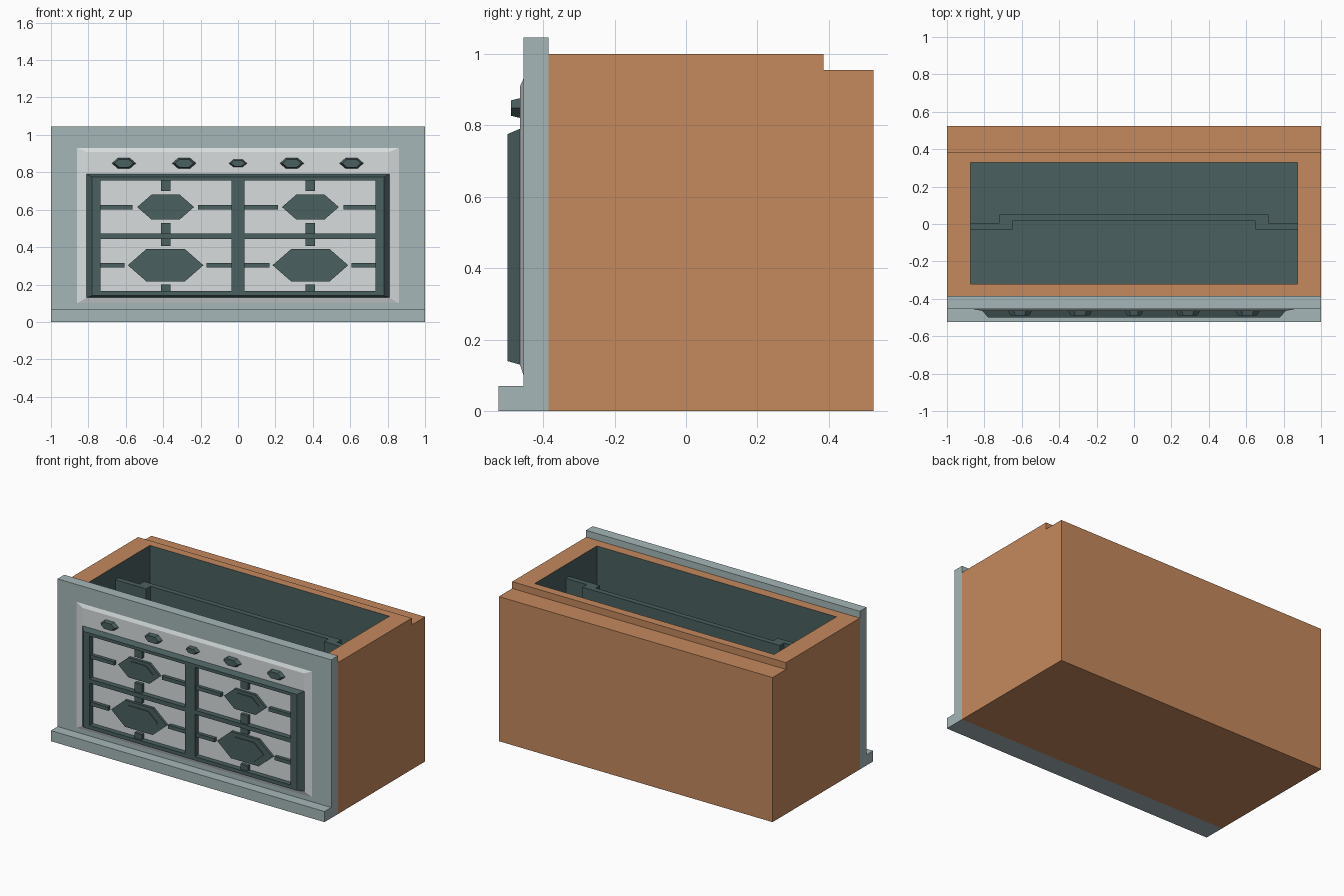
import bpy, bmesh, math

if "Cube" in bpy.data.objects:
    bpy.data.objects.remove(bpy.data.objects["Cube"])

def material(name, rgb):
    m = bpy.data.materials.new(name)
    m.diffuse_color = (*rgb, 1)
    m.use_nodes = True
    m.node_tree.nodes["Principled BSDF"].inputs["Base Color"].default_value = m.diffuse_color
    return m

CLAY = material("clay", (0.56, 0.25, 0.11))
STEEL = material("steel", (0.38, 0.47, 0.48))
IRON = material("iron", (0.07, 0.115, 0.115))
PALE = material("pale", (0.68, 0.72, 0.72))

def loft(name, loops, mat, closed=False):
    """Join equal-sized loops of points; cap the ends, or close into a ring."""
    bm = bmesh.new()
    rows = [[bm.verts.new(p) for p in loop] for loop in loops]
    n = len(rows[0])
    pairs = list(zip(rows, rows[1:])) + ([(rows[-1], rows[0])] if closed else [])
    for a, b in pairs:
        for i in range(n):
            bm.faces.new((a[i], a[(i + 1) % n], b[(i + 1) % n], b[i]))
    if not closed:
        bm.faces.new(rows[0])
        bm.faces.new(rows[-1])
    bmesh.ops.recalc_face_normals(bm, faces=bm.faces)
    me = bpy.data.meshes.new(name)
    bm.to_mesh(me)
    bm.free()
    me.materials.append(mat)
    ob = bpy.data.objects.new(name, me)
    bpy.context.collection.objects.link(ob)
    return ob

def rect(x0, x1, z0, z1, y):
    return [(x0, y, z0), (x1, y, z0), (x1, y, z1), (x0, y, z1)]

def hexagon(cx, cz, rx, rz, y):
    # rz is the flat-to-flat half height
    k = rz / math.sin(math.pi / 3)
    return [(cx + rx * math.cos(i * math.pi / 3), y, cz + k * math.sin(i * math.pi / 3))
            for i in range(6)]

def box(name, x0, x1, y0, y1, z0, z1, mat):
    return loft(name, [rect(x0, x1, z0, z1, y0), rect(x0, x1, z0, z1, y1)], mat)

def extrude_x(name, profile, mat):
    return loft(name, [[(x, y, z) for y, z in profile] for x in (-1, 1)], mat)

# Hollow body with a stepped back edge
body = extrude_x("body", [(-0.385, 0), (0.525, 0), (0.525, 0.955),
                          (0.385, 0.955), (0.385, 1), (-0.385, 1)], CLAY)
body.data.materials.append(IRON)
FLOOR = 0.07
cutter = box("cavity_cutter", -0.875, 0.875, -0.32, 0.33, FLOOR, 1.2, IRON)
cutter.hide_render = True
mod = body.modifiers.new("cavity", 'BOOLEAN')
mod.object = cutter
mod.operation = 'DIFFERENCE'
mod.solver = 'EXACT'
bpy.context.view_layer.objects.active = body
bpy.ops.object.modifier_apply(modifier=mod.name)
bpy.data.objects.remove(cutter)
for f in body.data.polygons:
    c = f.center
    inside = abs(c.x) < 0.88 and -0.325 < c.y < 0.335 and FLOOR - 0.01 < c.z < 0.99
    f.material_index = 1 if inside else 0

# Cranked divider inside the cavity
half = [(0.72, 0.05), (0.72, 0.005), (0.875, 0.005), (0.875, -0.03), (0.65, -0.03), (0.65, 0.015)]
outline = half + [(-x, y) for x, y in reversed(half)]
loft("divider", [[(x, y, z) for x, y in outline] for z in (FLOOR, 0.91)], IRON)

# Front panel with a foot ledge
extrude_x("front_panel", [(-0.385, 0), (-0.525, 0), (-0.525, 0.07), (-0.455, 0.07),
                          (-0.455, 1.045), (-0.385, 1.045)], STEEL)

# Pale bevelled hob plate
P = -0.465
loft("hob_plate", [rect(-0.86, 0.86, 0.10, 0.93, -0.455),
                   rect(-0.808, 0.808, 0.13, 0.908, P)], PALE)

# Grate frame with sloped outer edge
TOP = -0.50
loft("grate_frame", [rect(-0.81, 0.81, 0.13, 0.79, P),
                     rect(-0.78, 0.78, 0.14, 0.775, TOP),
                     rect(-0.735, 0.735, 0.165, 0.755, TOP),
                     rect(-0.735, 0.735, 0.165, 0.755, P)], IRON, closed=True)
box("grate_centre_bar", -0.036, 0.036, TOP, P, 0.165, 0.755, IRON)

# Burners and the grate fingers around them, on both sides
BX = 0.387
for s, side in ((-1, "left"), (1, "right")):
    def bar(name, x0, x1, z0, z1, y=-0.488):
        a, b = sorted((s * x0, s * x1))
        box(f"{side}_{name}", a, b, y, P, z0, z1, IRON)
    bar("cross_bar", 0.036, 0.735, 0.444, 0.472, TOP)
    for row, cz, rx, rz, inner, outer, low, high in (
            ("back", 0.614, 0.152, 0.066, 0.215, 0.565, (0.472, 0.53), (0.70, 0.755)),
            ("front", 0.303, 0.202, 0.088, 0.168, 0.608, (0.165, 0.20), (0.405, 0.444))):
        bar(f"{row}_inner_finger", 0.036, inner, cz - 0.012, cz + 0.012)
        bar(f"{row}_outer_finger", outer, 0.735, cz - 0.012, cz + 0.012)
        bar(f"{row}_lower_finger", BX - 0.026, BX + 0.026, *low)
        bar(f"{row}_upper_finger", BX - 0.026, BX + 0.026, *high)
        loft(f"{side}_{row}_burner",
             [hexagon(s * BX, cz, rx * k, rz * k, y)
              for k, y in ((1, P), (1, -0.482), (0.7, -0.482), (0.7, -0.488))], IRON)

# Control knobs
for i, (x, r) in enumerate(((-0.61, 0.064), (-0.288, 0.064), (0, 0.048),
                            (0.288, 0.064), (0.607, 0.064))):
    loft(f"knob_{i + 1}", [hexagon(x, 0.848, r * k, r * 0.43 * k, y)
                           for k, y in ((1, P), (0.78, -0.49))], IRON)
